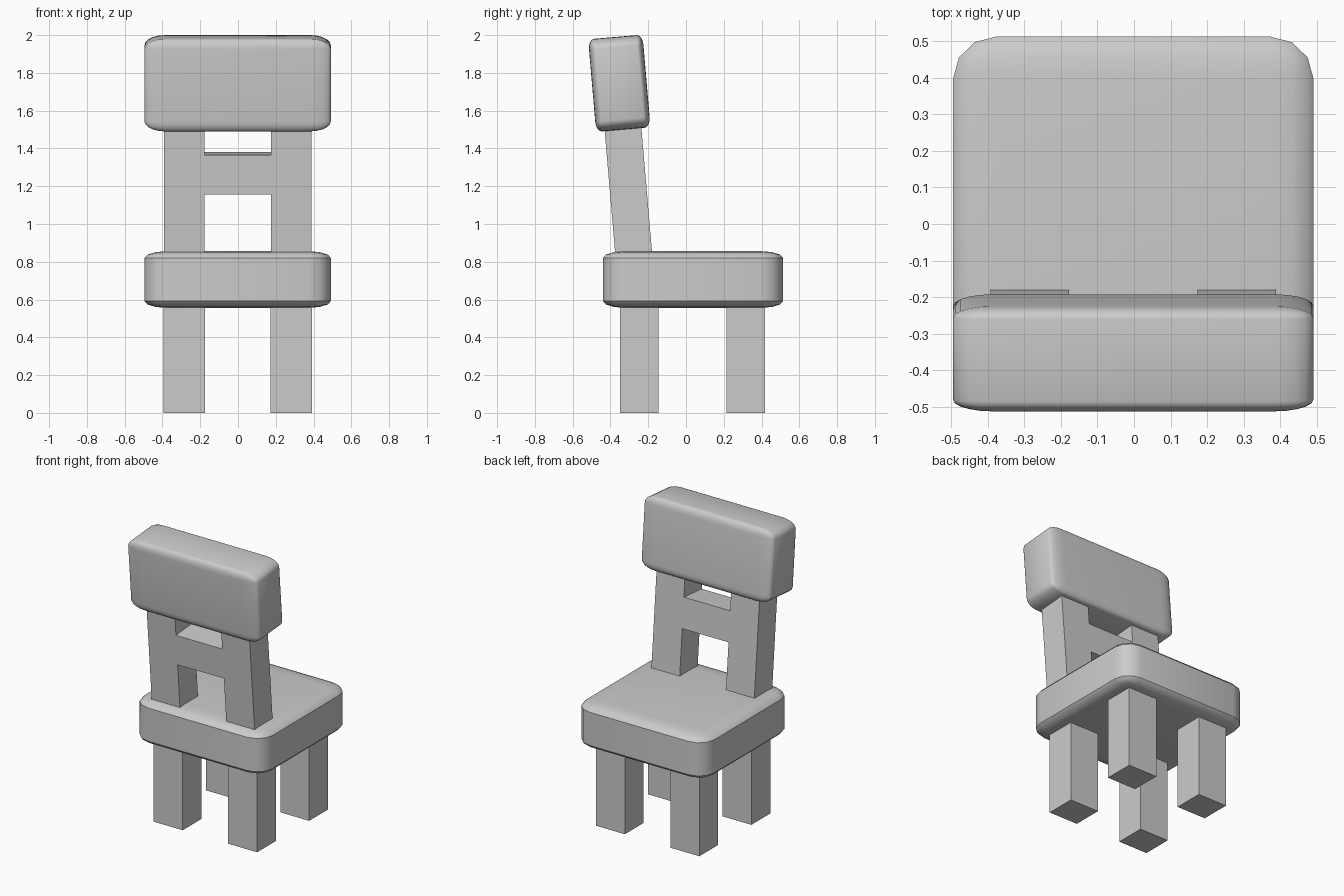
import bpy, bmesh, math
from mathutils import Vector

if "Cube" in bpy.data.objects:
    bpy.data.objects.remove(bpy.data.objects["Cube"])

LEAN = math.radians(4.9)
CX = -0.002


def finish(bm, name, loc, lean=0.0, smooth=False):
    bmesh.ops.recalc_face_normals(bm, faces=bm.faces)
    mesh = bpy.data.meshes.new(name)
    bm.to_mesh(mesh)
    bm.free()
    obj = bpy.data.objects.new(name, mesh)
    bpy.context.collection.objects.link(obj)
    obj.location = loc
    obj.rotation_euler.x = lean
    if smooth:
        bpy.ops.object.select_all(action='DESELECT')
        obj.select_set(True)
        bpy.context.view_layer.objects.active = obj
        bpy.ops.object.shade_smooth_by_angle(angle=math.radians(35))
    return obj


def box(name, loc, size, bevel=0.0, segments=3, lean=0.0):
    # Bevel a unit cube first, then stretch it, so the rounding follows the proportions
    bm = bmesh.new()
    bmesh.ops.create_cube(bm, size=1.0)
    if bevel:
        bmesh.ops.bevel(bm, geom=bm.edges[:], offset=bevel, offset_type='OFFSET',
                        segments=segments, profile=0.5, affect='EDGES')
    bmesh.ops.scale(bm, vec=Vector(size), verts=bm.verts)
    return finish(bm, name, loc, lean, smooth=bevel > 0)


# Seat cushion
box("seat", (CX, 0.037, 0.706), (0.987, 0.953, 0.3), bevel=0.12, segments=3)

# Four square legs
for end, y in (("back", -0.248), ("front", 0.317)):
    for side, s in (("left", -1), ("right", 1)):
        box(f"{end}_{side}_leg", (CX + s * 0.283, y, 0.3), (0.22, 0.205, 0.6))

# H-shaped back frame: two posts and a crossbar as one leaning profile
half = [(0.391, -0.06), (0.391, 0.72), (0.176, 0.72), (0.176, 0.52)]
lower = [(0.176, 0.31), (0.176, -0.06)]
right = half + lower
left_half = [(-x, z) for x, z in reversed(right)]
outline = [right[i] for i in (5, 0, 1, 2, 3)] + [left_half[i] for i in (2, 3, 4, 5, 0, 1)] + [right[4]]
bm = bmesh.new()
face = bm.faces.new([bm.verts.new((x, -0.0975, z)) for x, z in outline])
grown = bmesh.ops.extrude_face_region(bm, geom=[face])
bmesh.ops.translate(bm, vec=(0, 0.195, 0),
                    verts=[v for v in grown["geom"] if isinstance(v, bmesh.types.BMVert)])
finish(bm, "back_frame", (CX, -0.278, 0.855), lean=LEAN)

# Padded backrest
box("backrest", (CX, -0.353, 1.745), (0.987, 0.289, 0.492), bevel=0.11, segments=5, lean=LEAN)
